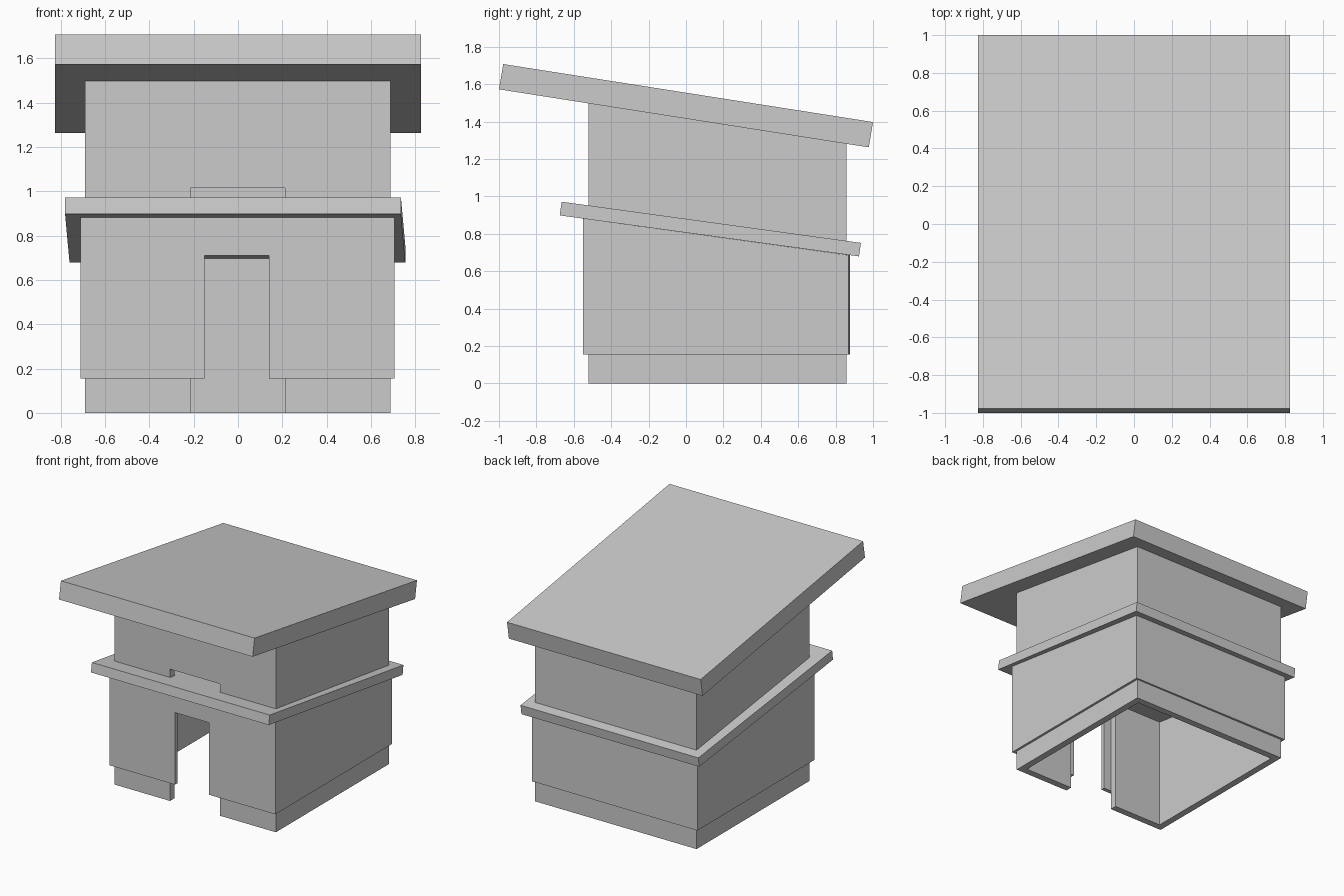
import bpy, bmesh

if "Cube" in bpy.data.objects:
    bpy.data.objects.remove(bpy.data.objects["Cube"])


def prism(name, profile, x0, x1, warp=None):
    """Extrude a (y, z) profile from x0 to x1, with an optional point warp."""
    bm = bmesh.new()
    face = bm.faces.new([bm.verts.new((x0, y, z)) for y, z in profile])
    ext = bmesh.ops.extrude_face_region(bm, geom=[face])["geom"]
    for v in ext:
        if isinstance(v, bmesh.types.BMVert):
            v.co.x = x1
    if warp:
        for v in bm.verts:
            warp(v.co)
    bmesh.ops.recalc_face_normals(bm, faces=bm.faces)
    mesh = bpy.data.meshes.new(name)
    bm.to_mesh(mesh)
    bm.free()
    obj = bpy.data.objects.new(name, mesh)
    bpy.context.collection.objects.link(obj)
    return obj


def rect(y0, y1, z0, z1):
    return [(y0, z0), (y1, z0), (y1, z1), (y0, z1)]


def cut(obj, cutter):
    """Subtract the cutter, apply the result and discard the cutter."""
    mod = obj.modifiers.new("cut", 'BOOLEAN')
    mod.operation, mod.solver, mod.object = 'DIFFERENCE', 'EXACT', cutter
    dg = bpy.context.evaluated_depsgraph_get()
    mesh = bpy.data.meshes.new_from_object(obj.evaluated_get(dg))
    obj.modifiers.clear()
    obj.data = mesh
    bpy.data.objects.remove(cutter)


def walls(name, x, y, z0, top, t, door, warp=None):
    """Open-ended box with a sloping top and a doorway in the front wall."""
    profile = [(y[0], z0), (y[1], z0), (y[1], top(y[1])), (y[0], top(y[0]))]
    obj = prism(name, profile, *x, warp)
    cut(obj, prism("void", rect(y[0] + t, y[1] - t, -1, 3), x[0] + t, x[1] - t))
    cut(obj, prism("door", rect(y[0] - 0.2, y[0] + t + 0.1, -1, door[2]), door[0], door[1]))
    return obj


def upper_under(y):
    return 1.572 - 0.1566 * (y + 1.0)


def lower_under(y):
    return 0.898 - 0.137 * (y + 0.675)


def yaw(co):
    co.x += 0.0125 * (co.y - 0.13)


def lean(co):
    if co.x > 0 and co.y > 0:
        co.y -= 0.006


# Tall inner walls
walls("inner_walls", (-0.69, 0.687), (-0.52, 0.857), 0.0, upper_under, 0.053,
      (-0.215, 0.212, 1.015))

# Thin outer cladding around the lower storey
walls("outer_cladding", (-0.71, 0.705), (-0.552, 0.876), 0.155, lower_under, 0.031,
      (-0.15, 0.14, 0.71), lean)

# Slightly crooked lower eave slab
prism("lower_eave", [(-0.675, 0.898), (0.925, 0.679), (0.935, 0.751), (-0.665, 0.971)],
      -0.77, 0.745, yaw)

# Sloping main roof
prism("main_roof", [(-1.0, 1.572), (0.977, 1.262), (1.0, 1.397), (-0.977, 1.707)],
      -0.825, 0.825)
